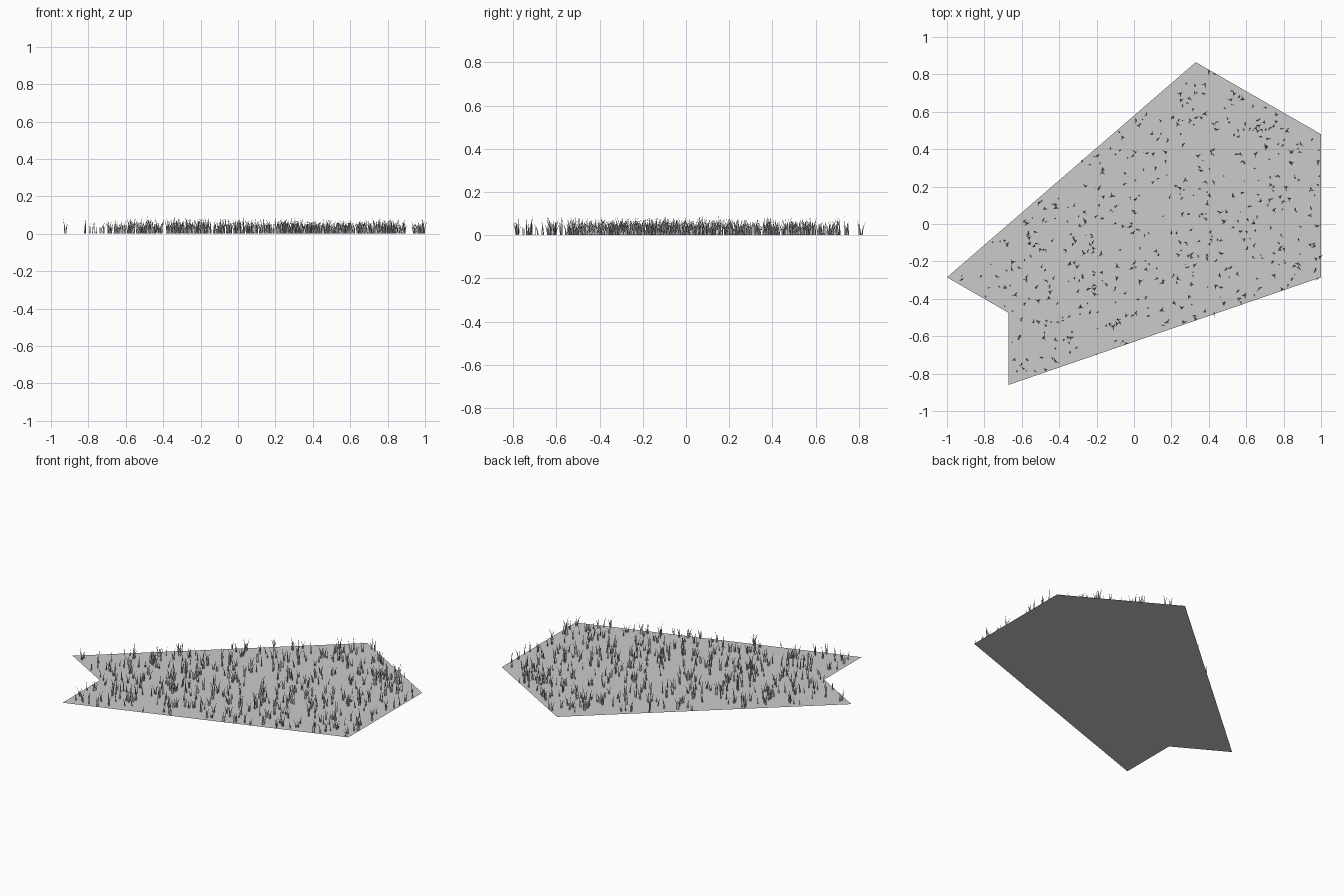
import bpy, bmesh, math, random
from mathutils import Vector, Matrix

random.seed(7)

cube = bpy.data.objects.get("Cube")
if cube:
    bpy.data.objects.remove(cube, do_unlink=True)


def material(name, rgb):
    mat = bpy.data.materials.new(name)
    mat.use_nodes = True
    mat.diffuse_color = (*rgb, 1)
    mat.node_tree.nodes["Principled BSDF"].inputs["Base Color"].default_value = (*rgb, 1)
    return mat


def add_object(name, bm, mat):
    mesh = bpy.data.meshes.new(name)
    bm.to_mesh(mesh)
    bm.free()
    mesh.materials.append(mat)
    obj = bpy.data.objects.new(name, mesh)
    bpy.context.collection.objects.link(obj)
    return obj


def inside(p, outline):
    hit = False
    for a, b in zip(outline, outline[1:] + outline[:1]):
        if (a[1] > p[1]) != (b[1] > p[1]):
            if p[0] < a[0] + (b[0] - a[0]) * (p[1] - a[1]) / (b[1] - a[1]):
                hit = not hit
    return hit


def add_blade(bm, root, heading, height, lean, radius):
    # Three-sided stem that bends outward and tapers to a point
    out = Vector((math.cos(heading), math.sin(heading), 0))
    rings = []
    for t, taper in ((0, 1), (0.5, 0.65)):
        centre = root + out * lean * t * t + Vector((0, 0, height * t))
        rings.append([bm.verts.new(centre + Matrix.Rotation(heading + k * math.tau / 3, 3, "Z")
                                   @ Vector((radius * taper, 0, 0))) for k in range(3)])
    tip = bm.verts.new(root + out * lean + Vector((0, 0, height)))
    for k in range(3):
        n = (k + 1) % 3
        bm.faces.new((rings[0][k], rings[0][n], rings[1][n], rings[1][k]))
        bm.faces.new((rings[1][k], rings[1][n], tip))


grey = material("plain grey", (0.6, 0.6, 0.6))

# Flat ground patch
outline = [(0.33, 0.865), (-1, -0.285), (-0.67, -0.475),
           (-0.67, -0.86), (1, -0.285), (1, 0.48)]
bm = bmesh.new()
bm.faces.new([bm.verts.new((x, y, 0)) for x, y in outline])
add_object("ground", bm, grey)

# Scattered grass tufts, each with a few blades spreading from one root
bm = bmesh.new()
tufts = 0
while tufts < 520:
    p = (random.uniform(-1, 1), random.uniform(-0.87, 0.87))
    if not inside(p, outline):
        continue
    tufts += 1
    size = random.uniform(0.6, 1)
    turn = random.uniform(0, math.tau)
    for k in range(random.choice((1, 2, 3))):
        heading = turn + k * math.tau / 3 + random.uniform(-0.4, 0.4)
        root = Vector((*p, 0)) + Vector((math.cos(heading), math.sin(heading), 0)) * 0.003
        add_blade(bm, root, heading, size * random.uniform(0.06, 0.095),
                  random.uniform(0.004, 0.022), 0.0045 * size)
add_object("grass_blades", bm, grey)
